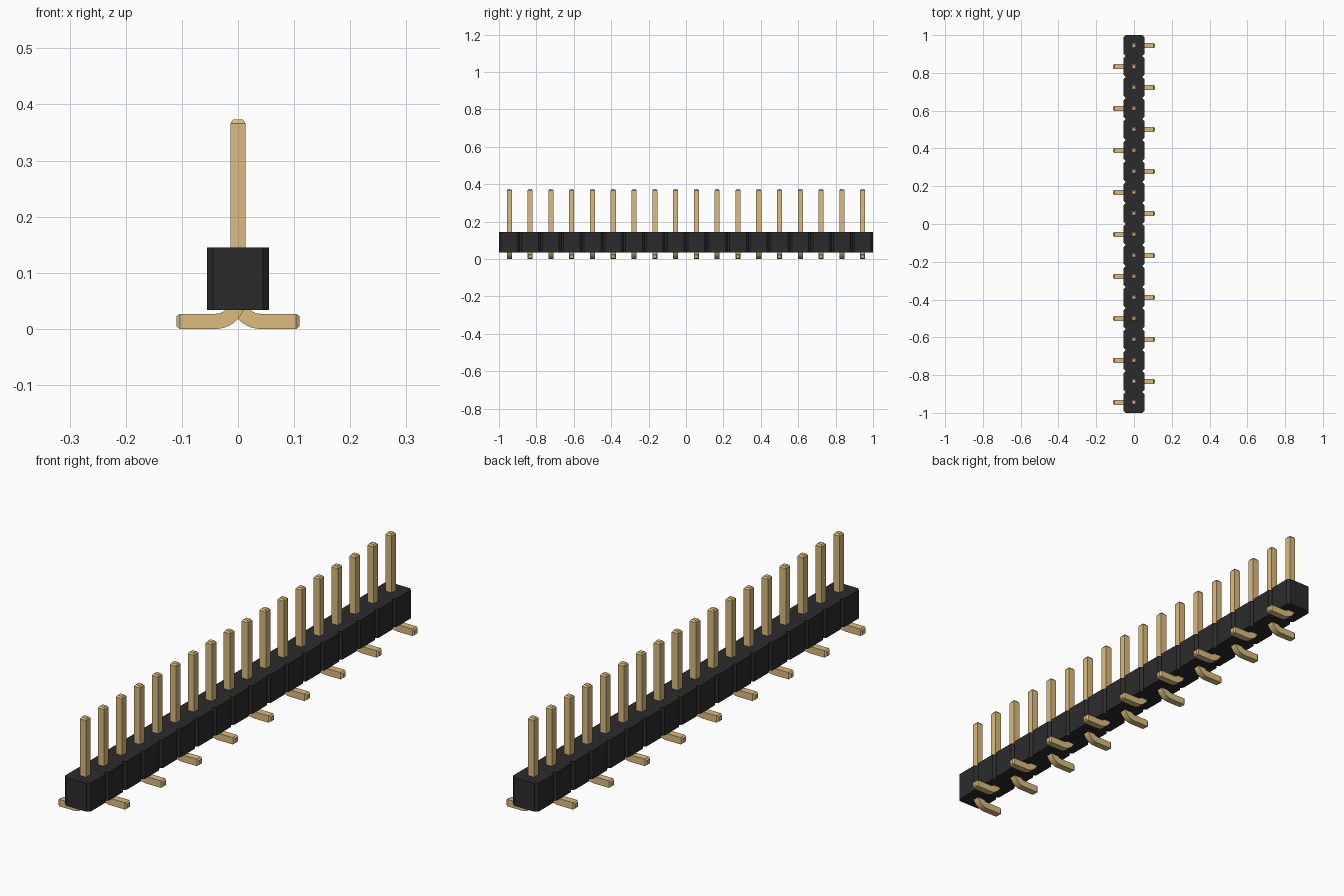
import bpy, bmesh
from math import sin, cos, pi
from mathutils import Vector

if "Cube" in bpy.data.objects:
    bpy.data.objects.remove(bpy.data.objects["Cube"], do_unlink=True)

COUNT = 18
PITCH = 2 / COUNT
HALF = PITCH / 2
CHAMFER = PITCH / 10
BODY_BOTTOM, BODY_TOP = 0.034, 0.145
PIN = 0.0135           # half the thickness of a pin
PIN_TOP = 0.373
FOOT_END = 0.11
BEND = 0.04            # radius of the bend along the pin's centre line
TIP = 0.0065           # length of the chamfered tips


def material(name, color):
    mat = bpy.data.materials.new(name)
    mat.use_nodes = True
    mat.diffuse_color = (*color, 1)
    mat.node_tree.nodes["Principled BSDF"].inputs["Base Color"].default_value = (*color, 1)
    return mat


def finish(bm, name, mat):
    bmesh.ops.recalc_face_normals(bm, faces=bm.faces)
    mesh = bpy.data.meshes.new(name)
    bm.to_mesh(mesh)
    bm.free()
    mesh.materials.append(mat)
    return mesh


def place(name, mesh, y=0):
    obj = bpy.data.objects.new(name, mesh)
    obj.location.y = y
    bpy.context.collection.objects.link(obj)
    return obj


def loft(bm, rings):
    """Skin a list of rings of points and cap both ends."""
    loops = [[bm.verts.new(p) for p in ring] for ring in rings]
    for a, b in zip(loops, loops[1:]):
        for i in range(len(a)):
            j = (i + 1) % len(a)
            bm.faces.new((a[i], a[j], b[j], b[i]))
    bm.faces.new(loops[0])
    bm.faces.new(loops[-1])


def pin_mesh(name, side):
    """Square pin bent into a surface-mount foot toward the given side."""
    # each station: x, z, angle of the path from vertical, half thickness
    small = PIN * 0.65
    stations = [(0, PIN_TOP, 0, small), (0, PIN_TOP - TIP, 0, PIN)]
    steps = 10
    for k in range(steps + 1):
        a = pi / 2 * k / steps
        stations.append((BEND * (1 - cos(a)), PIN + BEND * (1 - sin(a)), a, PIN))
    stations += [(FOOT_END - TIP, PIN, pi / 2, PIN), (FOOT_END, PIN, pi / 2, small)]
    rings = []
    for x, z, a, h in stations:
        across = Vector((cos(a), 0, sin(a))) * h
        depth = Vector((0, h, 0))
        mid = Vector((x, 0, z))
        ring = [mid + across + depth, mid - across + depth,
                mid - across - depth, mid + across - depth]
        rings.append([(p.x * side, p.y, p.z) for p in ring])
    bm = bmesh.new()
    loft(bm, rings)
    return finish(bm, name, gold)


black = material("black plastic", (0.025, 0.0245, 0.0245))
gold = material("pale gold", (0.708, 0.503, 0.209))

# Housing: one notched outline, with chamfered corners at every pitch
edge = []
for i in range(COUNT):
    y = -1 + i * PITCH
    edge += [(HALF - CHAMFER, y), (HALF, y + CHAMFER), (HALF, y + PITCH - CHAMFER)]
edge.append((HALF - CHAMFER, 1))
outline = edge + [(-x, y) for x, y in reversed(edge)]
bm = bmesh.new()
loft(bm, [[(x, y, z) for x, y in outline] for z in (BODY_BOTTOM, BODY_TOP)])
place("housing", finish(bm, "housing", black))

# Pins, with feet alternating between the two sides
meshes = [pin_mesh("right_pin", -1), pin_mesh("left_pin", 1)]
bpy.ops.object.select_all(action="DESELECT")
for i in range(COUNT):
    mesh = meshes[i % 2]
    pin = place(f"{mesh.name}_{i + 1}", mesh, -1 + HALF + i * PITCH)
    if i < 2:
        pin.select_set(True)
        bpy.context.view_layer.objects.active = pin

# Smooth the bend while keeping the square edges sharp
for mesh in meshes:
    mesh.shade_smooth()
    mesh.set_sharp_from_angle(angle=pi / 7)
bpy.ops.object.select_all(action="DESELECT")
